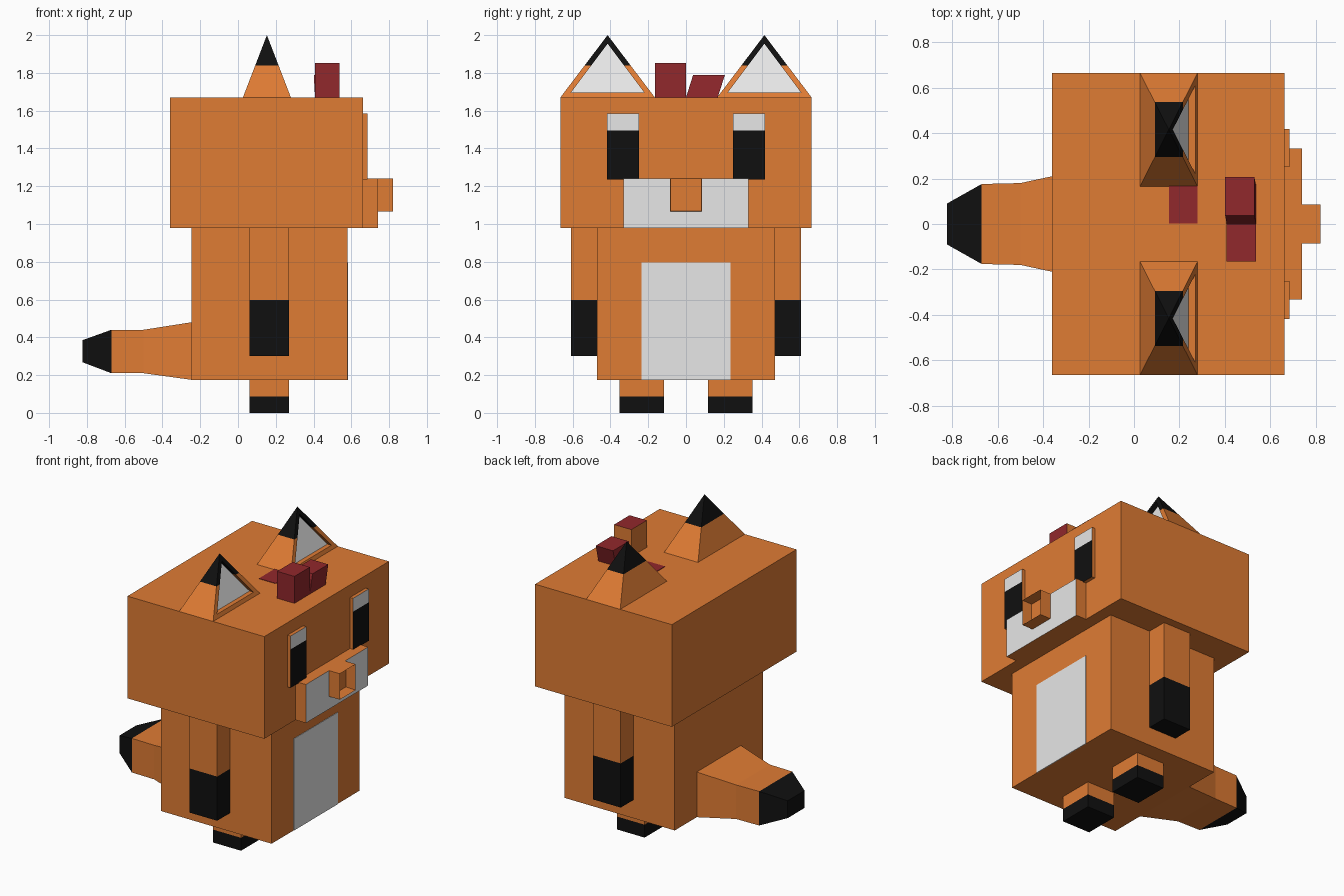
import bpy
import bmesh

old = bpy.data.objects.get("Cube")
if old:
    bpy.data.objects.remove(old, do_unlink=True)


def material(name, rgb):
    m = bpy.data.materials.new(name)
    m.use_nodes = True
    m.diffuse_color = (*rgb, 1)
    m.node_tree.nodes["Principled BSDF"].inputs["Base Color"].default_value = (*rgb, 1)
    return m


PALETTE = [
    material("orange_fur", (0.74, 0.20, 0.034)),
    material("black_fur", (0.005, 0.005, 0.005)),
    material("white_fur", (0.8, 0.8, 0.8)),
    material("dark_red", (0.285, 0.021, 0.025)),
]
ORANGE, BLACK, WHITE, RED = range(4)


def cut(bm, co, no):
    """Split the mesh along a plane so colours can change there."""
    bmesh.ops.bisect_plane(bm, geom=bm.verts[:] + bm.edges[:] + bm.faces[:],
                           plane_co=co, plane_no=no)


def box_mesh(x, y, z):
    bm = bmesh.new()
    bmesh.ops.create_cube(bm, size=1)
    for v in bm.verts:
        for i, (lo, hi) in enumerate((x, y, z)):
            v.co[i] = hi if v.co[i] > 0 else lo
    bm.normal_update()
    return bm


def finish(name, bm, colour=None, pair=False):
    """Colour faces by rule, make the object, and mirror it if it is a pair."""
    bm.normal_update()
    if colour:
        for f in bm.faces:
            f.material_index = colour(f.calc_center_median(), f.normal)
    mesh = bpy.data.meshes.new(name)
    bm.to_mesh(mesh)
    bm.free()
    for m in PALETTE:
        mesh.materials.append(m)
    ob = bpy.data.objects.new(name, mesh)
    bpy.context.collection.objects.link(ob)
    if pair:
        mod = ob.modifiers.new("mirror", 'MIRROR')
        mod.use_axis = (False, True, False)
        mod.use_mirror_merge = False
    return ob


def box(name, x, y, z, colour=None, split=None, pair=False):
    bm = box_mesh(x, y, z)
    if split:
        cut(bm, (0, 0, split), (0, 0, 1))
    return finish(name, bm, colour, pair)


# Head and body
box("head", (-0.36, 0.662), (-0.665, 0.665), (0.98, 1.67))
box("body", (-0.245, 0.58), (-0.47, 0.47), (0.175, 0.98))
box("belly_patch", (0.578, 0.583), (-0.235, 0.235), (0.175, 0.795), lambda c, n: WHITE)

# Arms and legs with black ends
box("arms", (0.062, 0.27), (0.47, 0.608), (0.3, 0.98),
    lambda c, n: BLACK if c.z < 0.598 else ORANGE, split=0.598, pair=True)
box("legs", (0.062, 0.27), (0.117, 0.353), (0, 0.175),
    lambda c, n: BLACK if c.z < 0.087 else ORANGE, split=0.087, pair=True)

# Eyes: orange blocks with painted fronts
box("eyes", (0.662, 0.685), (0.25, 0.417), (1.235, 1.585),
    lambda c, n: ORANGE if n.x < 0.9 else (WHITE if c.z > 1.495 else BLACK),
    split=1.495, pair=True)

# Muzzle with a white front
box("muzzle", (0.662, 0.74), (-0.332, 0.332), (0.98, 1.24),
    lambda c, n: WHITE if n.x > 0.9 else ORANGE)

# Hollow nose
bm = box_mesh((0.74, 0.82), (-0.085, 0.085), (1.065, 1.24))
front = [f for f in bm.faces if f.normal.x > 0.9]
bmesh.ops.inset_individual(bm, faces=front, thickness=0.004, depth=-0.072)
finish("nose", bm)

# Ears: pyramids with a recessed white triangle and black tips
BASE, TIP, MID, BLACK_FROM = 1.67, 2.0, 0.415, 1.84


def slope(y, z):
    """Point on the sloping face of the ear."""
    return (0.28 - 0.127 * (z - BASE) / (TIP - BASE), y, z)


bm = bmesh.new()
outer = [bm.verts.new(slope(*p)) for p in ((0.165, BASE), (0.665, BASE), (MID, TIP))]
rim_points = [slope(*p) for p in ((0.22, 1.695), (0.61, 1.695), (MID, 1.955))]
rim = [bm.verts.new(p) for p in rim_points]
floor = [bm.verts.new((x - 0.03, y, z)) for x, y, z in rim_points]
back = [bm.verts.new((0.026, y, BASE)) for y in (0.165, 0.665)]
for i in range(3):
    j = (i + 1) % 3
    bm.faces.new((outer[i], outer[j], rim[j], rim[i]))
    bm.faces.new((rim[i], rim[j], floor[j], floor[i]))
bm.faces.new(floor).material_index = WHITE
bm.faces.new((back[0], outer[0], outer[2]))
bm.faces.new((outer[1], back[1], outer[2]))
bm.faces.new((back[1], back[0], outer[2]))
bm.faces.new((back[0], back[1], outer[1], outer[0]))
bmesh.ops.recalc_face_normals(bm, faces=bm.faces[:])
cut(bm, (0, 0, BLACK_FROM), (0, 0, 1))
for f in bm.faces:
    if f.material_index != WHITE and f.calc_center_median().z > BLACK_FROM:
        f.material_index = BLACK
finish("ears", bm, pair=True)

# Red tufts on the head
box("tall_tuft", (0.408, 0.537), (-0.165, 0), (1.67, 1.852),
    lambda c, n: ORANGE if n.x < -0.9 or n.y > 0.9 else RED)
bm = box_mesh((0.408, 0.537), (0, 0.168), (1.67, 1.79))
for v in bm.verts:
    if v.co.z > 1.7:
        v.co.x -= 0.007
        v.co.y += 0.038
finish("leaning_tuft", bm, lambda c, n: RED)
box("flat_tuft", (0.155, 0.28), (0.002, 0.17), (1.668, 1.673), lambda c, n: RED)

# Tail: square sections swept backwards, black at the end
bm = bmesh.new()
rings = []
for x, w, lo, hi in ((-0.245, 0.235, 0.175, 0.48), (-0.5, 0.18, 0.21, 0.44),
                     (-0.67, 0.176, 0.21, 0.44), (-0.823, 0.09, 0.268, 0.385)):
    rings.append([bm.verts.new(p) for p in
                  ((x, -w, lo), (x, w, lo), (x, w, hi), (x, -w, hi))])
for a, b in zip(rings, rings[1:]):
    for i in range(4):
        j = (i + 1) % 4
        bm.faces.new((a[i], a[j], b[j], b[i]))
bm.faces.new(rings[0])
bm.faces.new(rings[-1])
bmesh.ops.recalc_face_normals(bm, faces=bm.faces[:])
finish("tail", bm, lambda c, n: BLACK if c.x < -0.68 else ORANGE)
